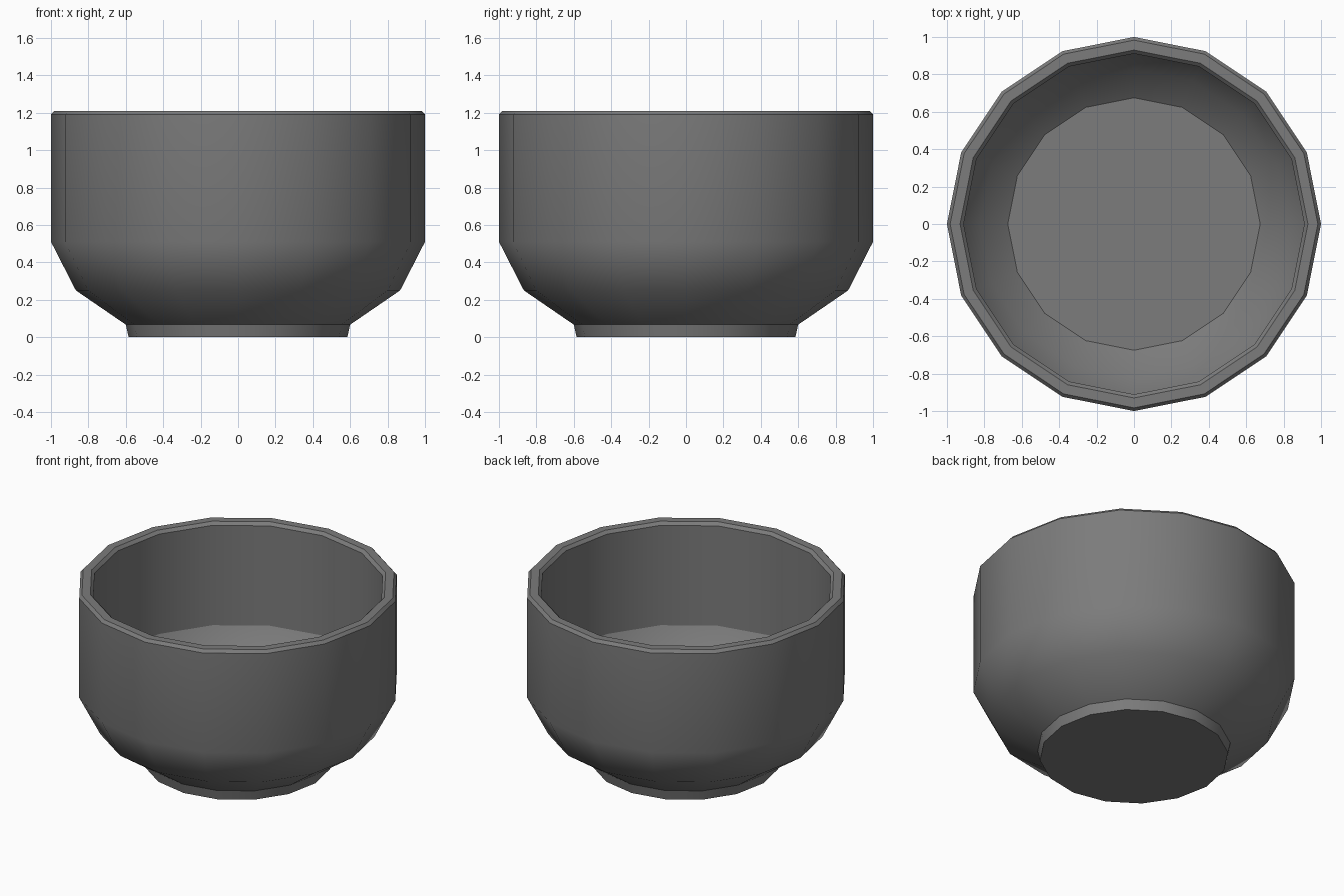
import bpy
import bmesh
from math import radians, tau
from mathutils import Vector, Matrix

default = bpy.data.objects.get("Cube")
if default:
    bpy.data.objects.remove(default, do_unlink=True)

SIDES = 16

# Radius and height, from the foot up the outside, over the rim, down the inside
PROFILE = [
    (0.585, 0), (0.60, 0.067), (0.867, 0.25), (1, 0.51),
    (1, 1.19), (0.983, 1.21), (0.93, 1.21), (0.911, 1.19),
    (0.911, 0.507), (0.825, 0.37), (0.675, 0.255),
]


def make_material(name, colour):
    mat = bpy.data.materials.new(name)
    mat.use_nodes = True
    mat.diffuse_color = colour
    shader = mat.node_tree.nodes["Principled BSDF"]
    shader.inputs["Base Color"].default_value = colour
    shader.inputs["Roughness"].default_value = 0.6
    return mat


def lathe(name, profile, mat):
    """Turn a profile around z and close both ends with flat caps."""
    bm = bmesh.new()
    rings = []
    for radius, height in profile:
        point = Vector((radius, 0, height))
        rings.append([bm.verts.new(Matrix.Rotation(tau * i / SIDES, 3, "Z") @ point)
                      for i in range(SIDES)])
    for low, high in zip(rings, rings[1:]):
        for i in range(SIDES):
            j = (i + 1) % SIDES
            bm.faces.new((low[i], low[j], high[j], high[i]))
    bm.faces.new(rings[0])
    bm.faces.new(rings[-1])
    bmesh.ops.recalc_face_normals(bm, faces=bm.faces)
    mesh = bpy.data.meshes.new(name)
    bm.to_mesh(mesh)
    bm.free()
    mesh.materials.append(mat)
    obj = bpy.data.objects.new(name, mesh)
    bpy.context.collection.objects.link(obj)
    return obj


# Bowl with foot, chamfered rim and hollow inside
grey = make_material("dark_grey", (0.2, 0.2, 0.2, 1))
bowl = lathe("bowl", PROFILE, grey)

# Smooth sides, crisp rim, foot and floor
bpy.ops.object.select_all(action="DESELECT")
bowl.select_set(True)
bpy.context.view_layer.objects.active = bowl
bpy.ops.object.shade_smooth_by_angle(angle=radians(30))
weighted = bowl.modifiers.new("weighted_normals", "WEIGHTED_NORMAL")
weighted.keep_sharp = True
